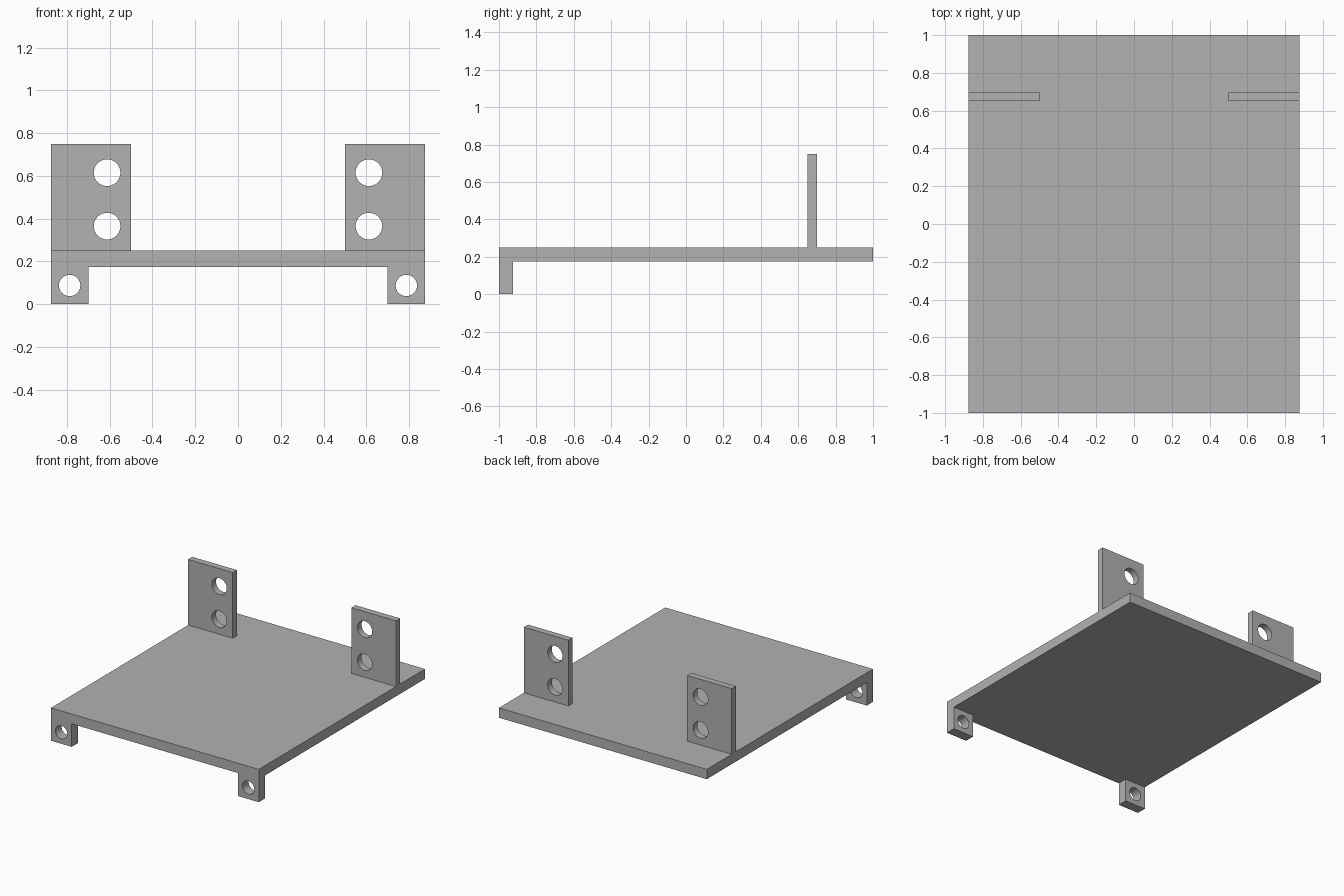
import bpy, bmesh
from math import cos, sin, pi, radians
from mathutils import Matrix

cube = bpy.data.objects.get("Cube")
if cube:
    bpy.data.objects.remove(cube, do_unlink=True)

grey = bpy.data.materials.new("plain grey")
grey.use_nodes = True
grey.diffuse_color = (0.445, 0.445, 0.445, 1)
grey.node_tree.nodes["Principled BSDF"].inputs["Base Color"].default_value = grey.diffuse_color

HALF_WIDTH = 0.875
DECK_LOW, DECK_TOP = 0.175, 0.25


def circle(x, z, radius, sides=32):
    return [(x + radius * cos(2 * pi * i / sides), z + radius * sin(2 * pi * i / sides))
            for i in range(sides)]


def rectangle(x0, x1, z0, z1):
    return [(x0, z0), (x1, z0), (x1, z1), (x0, z1)]


def plate(name, outline, holes, y0, y1):
    """Extrude an x-z outline with round holes from y0 to y1."""
    curve = bpy.data.curves.new(name, "CURVE")
    curve.dimensions = "2D"
    curve.fill_mode = "BOTH"
    curve.extrude = (y1 - y0) / 2
    for loop in [outline] + holes:
        spline = curve.splines.new("POLY")
        spline.points.add(len(loop) - 1)
        for point, (x, z) in zip(spline.points, loop):
            point.co = (x, z, 0, 1)
        spline.use_cyclic_u = True
    obj = bpy.data.objects.new(name, curve)
    bpy.context.collection.objects.link(obj)
    bpy.ops.object.select_all(action="DESELECT")
    obj.select_set(True)
    bpy.context.view_layer.objects.active = obj
    bpy.ops.object.convert(target="MESH")
    obj = bpy.context.view_layer.objects.active

    # Stand the outline upright and weld it into a closed solid
    bm = bmesh.new()
    bm.from_mesh(obj.data)
    bmesh.ops.remove_doubles(bm, verts=bm.verts, dist=0.0001)
    upright = Matrix.Translation((0, (y0 + y1) / 2, 0)) @ Matrix.Rotation(radians(90), 4, "X")
    bmesh.ops.transform(bm, matrix=upright, verts=bm.verts)
    bmesh.ops.recalc_face_normals(bm, faces=bm.faces)
    bm.to_mesh(obj.data)
    bm.free()
    obj.data.materials.clear()
    obj.data.materials.append(grey)
    bpy.ops.object.shade_smooth_by_angle(angle=radians(30))


# Flat deck behind the front bracket
plate("deck", rectangle(-HALF_WIDTH, HALF_WIDTH, DECK_LOW, DECK_TOP), [], -0.925, 1)

# Front edge of the deck with a drilled foot at each corner
foot = 0.7
bracket = [(-HALF_WIDTH, 0), (-foot, 0), (-foot, DECK_LOW), (foot, DECK_LOW),
           (foot, 0), (HALF_WIDTH, 0), (HALF_WIDTH, DECK_TOP), (-HALF_WIDTH, DECK_TOP)]
plate("front_bracket", bracket, [circle(s * 0.7875, 0.0875, 0.05) for s in (-1, 1)], -1, -0.925)

# Upright rear tabs with two holes each
for side, s in (("left", 1), ("right", -1)):
    x0, x1 = sorted((s * 0.5, s * HALF_WIDTH))
    holes = [circle(s * 0.6125, z, 0.0625) for z in (0.365, 0.615)]
    plate(side + "_rear_tab", rectangle(x0, x1, DECK_TOP, 0.75), holes, 0.65, 0.7)
